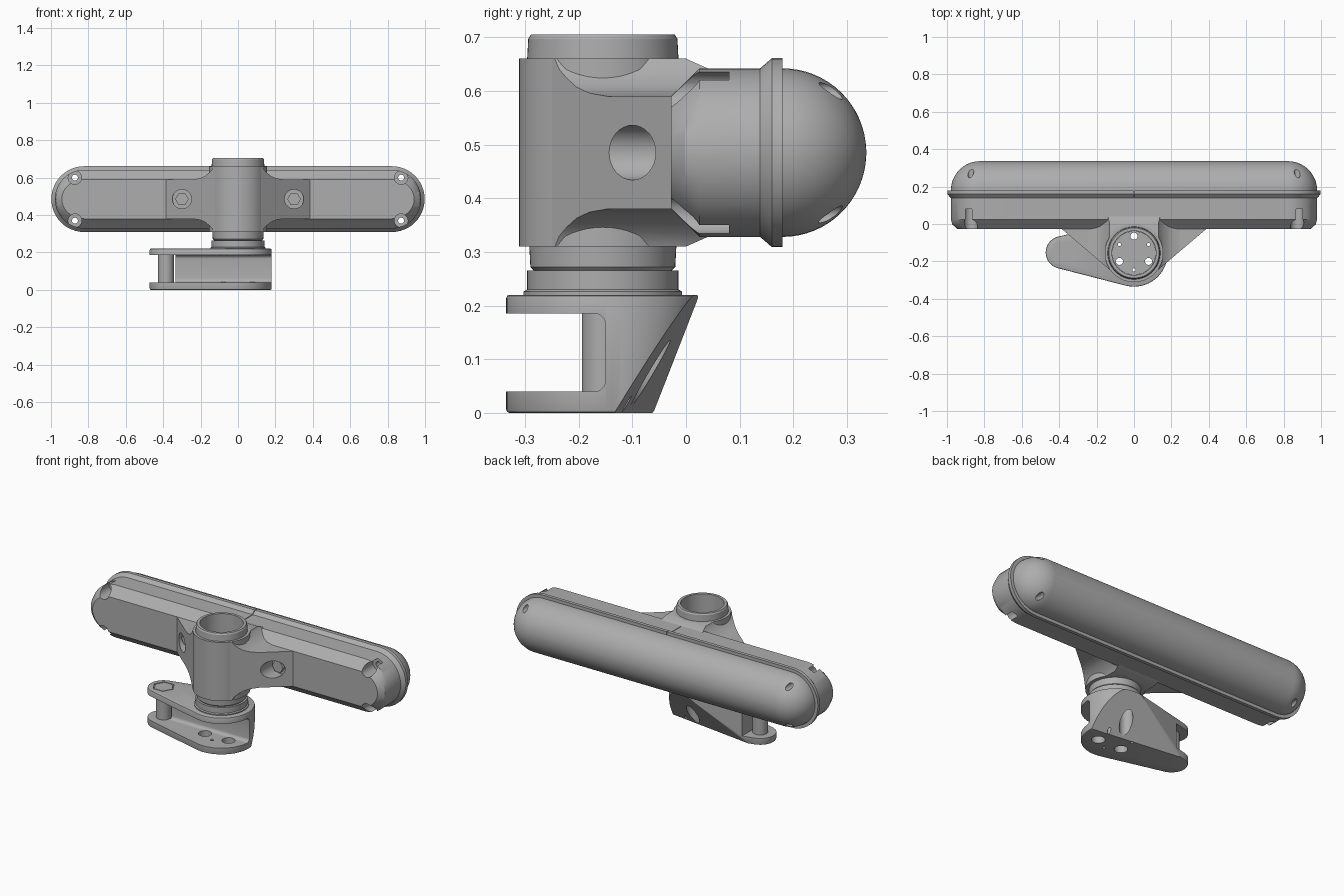
import bpy, bmesh, math
from math import sin, cos, pi, radians
from mathutils import Vector

cube = bpy.data.objects.get("Cube")
if cube:
    bpy.data.objects.remove(cube)

grey = bpy.data.materials.new("plain_grey")
grey.use_nodes = True
COLOUR = (0.42, 0.42, 0.42, 1)
grey.diffuse_color = COLOUR
grey.node_tree.nodes["Principled BSDF"].inputs["Base Color"].default_value = COLOUR

AXIS_Y = -0.155   # vertical tube axis
MID = 0.485       # height of the bar


def finish(name, bm):
    bmesh.ops.recalc_face_normals(bm, faces=bm.faces)
    me = bpy.data.meshes.new(name)
    bm.to_mesh(me)
    bm.free()
    me.materials.append(grey)
    ob = bpy.data.objects.new(name, me)
    bpy.context.collection.objects.link(ob)
    return ob


def loft(name, rings, closed=False):
    """Skin equal-length rings; cap the ends or close the loop."""
    bm = bmesh.new()
    vs = [[bm.verts.new(p) for p in r] for r in rings]
    n = len(vs[0])
    pairs = list(zip(vs, vs[1:])) + ([(vs[-1], vs[0])] if closed else [])
    for a, b in pairs:
        for i in range(n):
            j = (i + 1) % n
            bm.faces.new((a[i], a[j], b[j], b[i]))
    if not closed:
        bm.faces.new(vs[0])
        bm.faces.new(vs[-1])
    return finish(name, bm)


def prism(name, pts, z0, z1):
    return loft(name, [[(x, y, z) for x, y in pts] for z in (z0, z1)])


def circle(cx, cy, r, n=48, a0=0.0, a1=2 * pi, ends=False):
    m = n - 1 if ends else n
    return [(cx + r * cos(a0 + (a1 - a0) * i / m),
             cy + r * sin(a0 + (a1 - a0) * i / m)) for i in range(n)]


def lathe(name, profile, closed=False):
    """Turn an (r, z) profile about the tube axis."""
    return loft(name, [[(x, y, z) for x, y in circle(0, AXIS_Y, r, 64)]
                       for r, z in profile], closed)


def rod_z(x, y, r, z0, z1, n=32, name="cutter"):
    return prism(name, circle(x, y, r, n), z0, z1)


def rod_y(x, z, r, y0, y1, n=32, name="cutter"):
    return loft(name, [[(a, y, b) for a, b in circle(x, z, r, n)] for y in (y0, y1)])


def cut(obs, cutters):
    for ob in obs:
        for c in cutters:
            m = ob.modifiers.new("cut", 'BOOLEAN')
            m.object, m.operation, m.solver = c, 'DIFFERENCE', 'EXACT'
        dg = bpy.context.evaluated_depsgraph_get()
        me = bpy.data.meshes.new_from_object(ob.evaluated_get(dg))
        ob.modifiers.clear()
        ob.data = me
    for c in cutters:
        bpy.data.objects.remove(c)


def stadium(y, rz, rx=None):
    rx = rx or rz
    right = circle(0, 0, 1, 25, -pi / 2, pi / 2, True)
    return ([(0.822 + rx * a, y, MID + rz * b) for a, b in right] +
            [(-0.822 - rx * a, y, MID - rz * b) for a, b in right])


# Bar: chamfered housing, raised flange, domed cover
housing = loft("bar_housing", [stadium(-0.028, 0.105, 0.12), stadium(-0.002, 0.13, 0.15),
                               stadium(0.025, 0.157), stadium(0.145, 0.157)])
flange = loft("bar_flange", [stadium(0.138, 0.157), stadium(0.16, 0.176), stadium(0.18, 0.176)])
cover = loft("domed_cover", [stadium(0.17, 0.157)] +
             [stadium(0.18 + 0.156 * sin(t), 0.157 * cos(t))
              for t in [radians(88) * i / 16 for i in range(17)]])
screws = [(sx * 0.872, MID + sz * 0.115) for sx in (-1, 1) for sz in (-1, 1)]
cut([housing], [rod_y(x, z, 0.036, -0.1, 0.08) for x, z in screws])
cut([housing, flange, cover], [rod_y(x, z, 0.016, -0.1, 0.4, 16) for x, z in screws])
seam = loft("cutter", [[(x, y, z) for x, y in ((-.002, -.1), (.002, -.1), (.002, .3), (-.002, .3))]
                       for z in (0.637, 0.7)])
cut([housing, flange], [seam])

# Tube of the tee joint with its two collars
tube = lathe("tee_tube", [(0.118, 0.3), (0.118, 0.705), (0.134, 0.705), (0.139, 0.697),
                          (0.141, 0.66), (0.156, 0.66), (0.156, 0.31), (0.137, 0.31),
                          (0.135, 0.272), (0.128, 0.265), (0.118, 0.265)], True)


# Wings of the tee, with a flared root that blends into the tube
def wing_ring(w, z, back):
    y = -0.27 + (w - 0.1) * 0.85
    return [(w, back, z), (w, y, z), (0.1, -0.27, z), (-0.1, -0.27, z), (-w, y, z), (-w, back, z)]


wings = loft("tee_wings", [wing_ring(0.395, MID + d, 0.0) for d in (-0.105, 0.105)])
flare = [(0.175, 0.13, 0.0), (0.155, 0.14, 0.045), (0.138, 0.157, 0.05), (0.122, 0.178, 0.03),
         (0.111, 0.205, 0.0), (0.105, 0.245, 0.0)]
root = loft("wing_root", [wing_ring(w, MID - d, b) for d, w, b in flare] +
            [wing_ring(w, MID + d, b) for d, w, b in reversed(flare)])
cut([wings, root], [rod_z(0, AXIS_Y, 0.119, 0.2, 0.8, 64)])
cut([wings, root], [rod_y(s * 0.3, MID, 0.051, -0.5, -0.03) for s in (-1, 1)])
bolts = [rod_y(s * 0.3, MID, 0.036, -0.055, -0.02, 6, n)
         for s, n in ((-1, "right_wing_bolt"), (1, "left_wing_bolt"))]

# Neck disc between tube and clamp, closing the tube floor
neck = lathe("neck_disc", [(0.148, 0.215), (0.148, 0.226), (0.141, 0.23), (0.141, 0.265),
                           (0.117, 0.265), (0.117, 0.3)])

# Clamp: teardrop block, opened at the front and sliced at the back
TAIL = (-0.385, -0.152)
R, r = 0.18, 0.087
a = math.acos(-(R - r) / 0.385)
outline = circle(0, AXIS_Y, R, 48, -a, a, True) + circle(*TAIL, r, 24, a, 2 * pi - a, True)
bm = bmesh.new()
lo, up = [[bm.verts.new((x, y, z)) for x, y in outline] for z in (0, 0.22)]
bm.faces.new(lo)
bm.faces.new(up)
for i in range(len(lo)):
    j = (i + 1) % len(lo)
    bm.faces.new((lo[i], lo[j], up[j], up[i]))
rims = [e for e in bm.edges if abs(e.verts[0].co.z - e.verts[1].co.z) < 1e-5]
bmesh.ops.recalc_face_normals(bm, faces=bm.faces)
bmesh.ops.bevel(bm, geom=rims, offset=0.006, segments=2, affect='EDGES', profile=0.5)
res = bmesh.ops.bisect_plane(bm, geom=bm.verts[:] + bm.edges[:] + bm.faces[:],
                             plane_co=(0, -0.11, 0),
                             plane_no=Vector((0.13, 1, -0.6)).normalized(), clear_outer=True)
rim = [e for e in bm.edges if e.is_boundary]
bmesh.ops.holes_fill(bm, edges=rim)
clamp = finish("clamp_bracket", bm)

# Rounded mouth and tail gap of the clamp
mouth = [(-0.6, 0.04), (-0.6, 0.185)]
mouth += circle(-0.17, 0.165, 0.02, 6, pi / 2, 0, True)
mouth += circle(-0.17, 0.06, 0.02, 6, 0, -pi / 2, True)
cut([clamp], [loft("cutter", [[(x, y, z) for y, z in mouth] for x in (-0.7, 0.4)]),
              prism("cutter", [(-0.7, -0.5), (-0.335, -0.5), (-0.335, 0.3), (-0.7, 0.3)], 0.04, 0.185)])

# Wide holes below, narrow holes through the upper plate and neck
trio = [(0.09 * cos(radians(t)), AXIS_Y + 0.09 * sin(radians(t))) for t in (90, 210, 330)]
small = [(0.09 * cos(radians(t)), AXIS_Y + 0.09 * sin(radians(t))) for t in (30, 150, 270)]
cut([clamp], [rod_z(x, y, 0.036, -0.1, 0.187) for x, y in trio])
cut([clamp, neck], [rod_z(x, y, 0.019, -0.1, 0.4, 20) for x, y in trio] +
    [rod_z(x, y, 0.009, -0.1, 0.4, 12) for x, y in small])
cut([clamp], [rod_z(*TAIL, 0.062, 0.212, 0.3, 6)])
rod_z(*TAIL, 0.056, 0.2, 0.2195, 6, "tail_nut")
rod_z(*TAIL, 0.042, 0.03, 0.2, 32, "clamp_post")

# Smooth shading with crisp edges
for ob in bpy.context.collection.objects:
    if ob.type == 'MESH' and grey.name in ob.data.materials:
        ob.data.shade_smooth()
        ob.data.set_sharp_from_angle(angle=radians(28))
